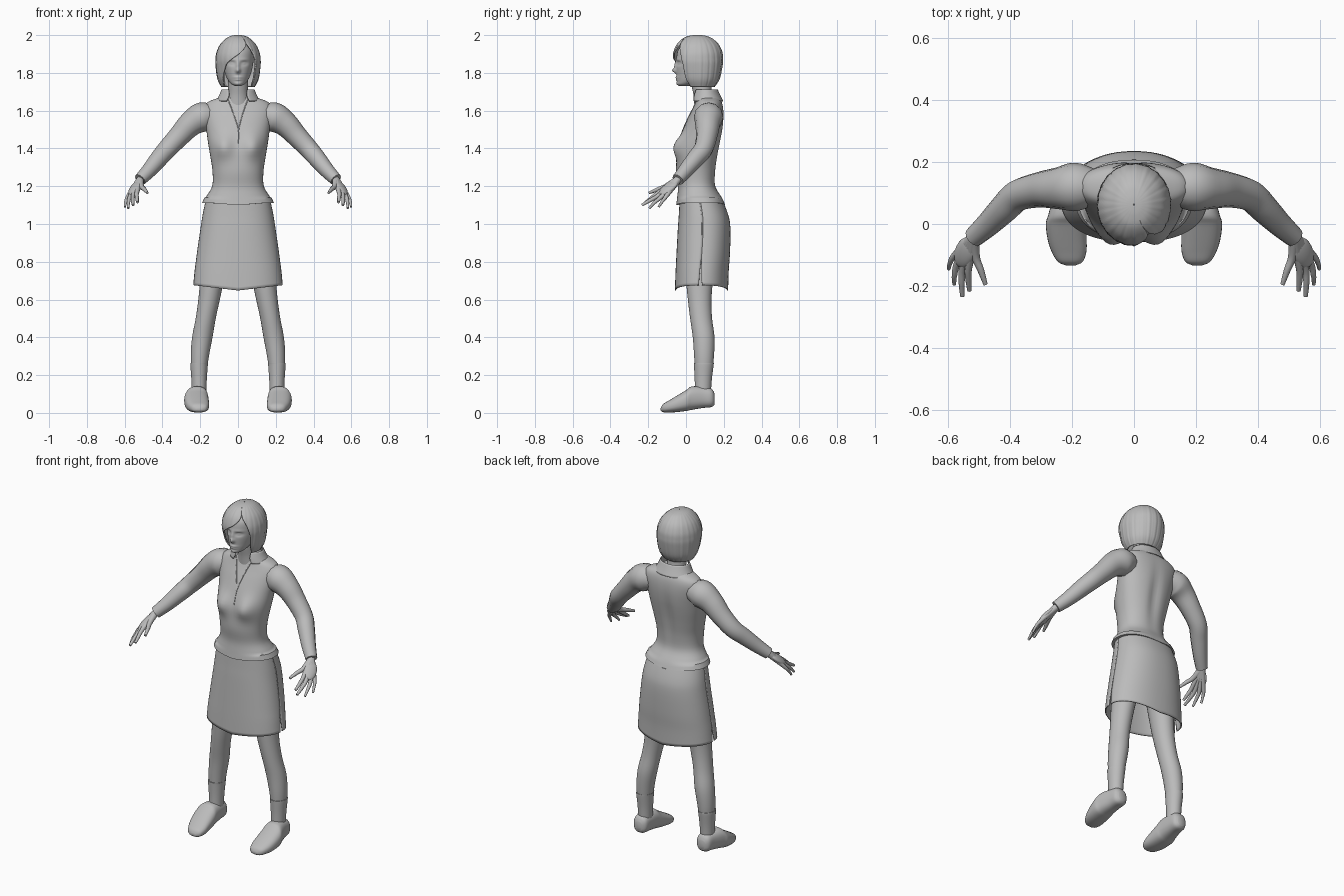
import bpy, bmesh
from math import sin, cos, pi, exp, atan2, copysign
from mathutils import Vector, Matrix
from mathutils.bvhtree import BVHTree

cube = bpy.data.objects.get("Cube")
if cube:
    bpy.data.objects.remove(cube, do_unlink=True)

grey = bpy.data.materials.new("plain_grey")
grey.use_nodes = True
grey.diffuse_color = (0.5, 0.5, 0.5, 1)
grey.node_tree.nodes["Principled BSDF"].inputs["Base Color"].default_value = (0.5, 0.5, 0.5, 1)


def link(name, data):
    ob = bpy.data.objects.new(name, data)
    bpy.context.scene.collection.objects.link(ob)
    data.materials.append(grey)
    return ob


def finish(name, bm):
    """Turn a bmesh into a smooth shaded object."""
    bmesh.ops.remove_doubles(bm, verts=bm.verts, dist=0.0002)
    bmesh.ops.recalc_face_normals(bm, faces=bm.faces)
    mesh = bpy.data.meshes.new(name)
    bm.to_mesh(mesh)
    bm.free()
    ob = link(name, mesh)
    bpy.ops.object.select_all(action='DESELECT')
    ob.select_set(True)
    bpy.context.view_layer.objects.active = ob
    bpy.ops.object.shade_smooth_by_angle(angle=pi / 3)
    return ob


def smooth_path(rows, steps):
    """Catmull-Rom interpolation of equally long tuples."""
    out = []
    last = len(rows) - 1
    for i in range(last):
        a, b, c, d = (rows[min(max(k, 0), last)] for k in (i - 1, i, i + 1, i + 2))
        for j in range(steps):
            t = j / steps
            out.append([q + t / 2 * (r - p + t * (2 * p - 5 * q + 4 * r - s + t * (3 * (q - r) + s - p)))
                        for p, q, r, s in zip(a, b, c, d)])
    return out + [list(rows[-1])]


def loft(name, rows, segs=40, steps=4, power=1.0, side=1, along_y=False, deform=None):
    """Rows: height, centre x, half width, front, back and an optional arc start and end."""
    bm = bmesh.new()
    rings = []
    is_open = len(rows[0]) > 5
    for row in smooth_path(rows, steps):
        h, cx, hw, front, back = row[:5]
        start, end = row[5:] if is_open else (0, 2 * pi)
        ring = []
        for k in range(segs + is_open):
            a = start + (end - start) * k / segs
            sx, sy = (copysign(abs(f) ** power, f) for f in (sin(a), cos(a)))
            co = Vector((side * (cx + hw * sx), (front + back) / 2 - (back - front) / 2 * sy, h))
            if along_y:
                co = co.xzy
            if deform:
                deform(co)
            ring.append(bm.verts.new(co))
        rings.append(ring)
    for low, high in zip(rings, rings[1:]):
        for k in range(segs):
            n = (k + 1) % len(low)
            bm.faces.new((low[k], low[n], high[n], high[k]))
    if not is_open:
        bm.faces.new(rings[0])
        bm.faces.new(rings[-1])
    return finish(name, bm)


def tube(name, rows, side=1, steps=5):
    """Round tapered tube through rows of x, y, z, radius."""
    curve = bpy.data.curves.new(name, 'CURVE')
    curve.dimensions = '3D'
    curve.bevel_depth = 1
    curve.bevel_resolution = 4
    curve.use_fill_caps = True
    pts = smooth_path(rows, steps)
    spline = curve.splines.new('POLY')
    spline.points.add(len(pts) - 1)
    for p, (x, y, z, r) in zip(spline.points, pts):
        p.co = (side * x, y, z, 1)
        p.radius = r
    return link(name, curve)


def bump(co, x, z, sx, sz, amount):
    """Push the surface forward in a soft spot."""
    co.y -= amount * exp(-((co.x - x) / sx) ** 2 - ((co.z - z) / sz) ** 2)


# Shirt with bust and spine groove
def shape_shirt(co):
    if co.y < 0.07:
        for s in (-1, 1):
            bump(co, s * 0.08, 1.41, 0.055, 0.06, 0.04)
    else:
        bump(co, 0, 1.4, 0.03, 0.15, 0.012)
    if co.z < 1.13:
        co.z += 0.012 * min(abs(co.x) / 0.15, 1)


shirt = loft("shirt", [
    (1.1, 0, .19, -.052, .208), (1.14, 0, .172, -.047, .19), (1.2, 0, .137, -.042, .157),
    (1.28, 0, .135, -.052, .158), (1.36, 0, .147, -.046, .17), (1.44, 0, .16, -.03, .185),
    (1.5, 0, .168, -.015, .195), (1.56, 0, .178, .01, .2), (1.61, 0, .182, .035, .198),
    (1.645, 0, .16, .05, .19), (1.67, 0, .1, .055, .175), (1.69, 0, .065, .06, .16)],
    segs=64, power=0.9, deform=shape_shirt)

# Neckline edges and front seam laid on the shirt
surface = BVHTree.FromPolygons([v.co for v in shirt.data.vertices],
                               [p.vertices[:] for p in shirt.data.polygons])


def seam(name, points):
    rows = []
    for x, z in smooth_path(points, 6):
        hit = surface.ray_cast(Vector((x, -1, z)), Vector((0, 1, 0)))[0]
        if hit:
            rows.append((x, hit.y, z, 0.0025))
    tube(name, rows, steps=1)


seam("left_neckline", [(.055, 1.665), (.03, 1.6), (.004, 1.5), (.004, 1.42)])
seam("right_neckline", [(-.055, 1.665), (-.03, 1.6), (.004, 1.5)])

# Standing collar, open at the front
collar = loft("collar", [
    (1.65, 0, .115, .03, .195, .55, 2 * pi - .55), (1.68, 0, .098, .035, .18, .5, 2 * pi - .5),
    (1.712, 0, .085, .045, .165, .6, 2 * pi - .6)], steps=3)

# Skirt of two panels with open side slits
def shape_skirt(co):
    if co.z < 0.8:
        co.z += (0.8 - co.z) * 0.18 * abs(co.x) / 0.23


skirt_rows = [(1.14, 0, .165, -.03, .185), (1.05, 0, .184, -.035, .22), (.98, 0, .195, -.04, .232),
              (.85, 0, .214, -.047, .23), (.75, 0, .226, -.052, .223), (.648, 0, .234, -.056, .22)]
front_rows, back_rows = [], []
for row in skirt_rows:
    gap = 0.05 * max(0, 0.9 - row[0]) / 0.25
    front_rows.append(row + (-1.55 + gap, 1.55 - gap))
    back_rows.append(row + (1.5 + gap * 1.6, 2 * pi - 1.5 - gap * 1.6))
panels = [loft("skirt_front", front_rows, power=0.85, deform=shape_skirt),
          loft("skirt_back", back_rows, power=0.9, deform=shape_skirt)]

# Neck and face
loft("neck", [(1.62, 0, .065, .045, .15), (1.68, 0, .054, .04, .138), (1.73, 0, .052, .03, .135),
              (1.79, 0, .055, .02, .14)])


def shape_face(co):
    if co.y < 0.02:
        bump(co, 0, 1.812, .012, .013, .02)
        bump(co, 0, 1.84, .01, .022, .01)
        bump(co, 0, 1.776, .022, .006, .007)
        bump(co, 0, 1.764, .018, .005, .006)
        bump(co, 0, 1.742, .02, .01, .005)
        for s in (-1, 1):
            bump(co, s * .033, 1.851, .019, .011, -.011)
            bump(co, s * .033, 1.85, .011, .005, .006)
            bump(co, s * .034, 1.87, .024, .007, .003)


loft("head", [
    (1.73, 0, .014, -.035, .02), (1.74, 0, .034, -.045, .04), (1.76, 0, .052, -.048, .09),
    (1.79, 0, .066, -.05, .13), (1.83, 0, .077, -.052, .15), (1.87, 0, .082, -.051, .16),
    (1.92, 0, .08, -.042, .155), (1.96, 0, .05, -.01, .12)],
    segs=120, steps=8, deform=shape_face)

# Bob haircut with a fringe swept over the right eye
def shape_hair(co):
    a = atan2(co.x, co.y - 0.062)
    k = 1 + 0.008 * sin(23 * a) + 0.006 * sin(41 * a)
    co.x *= k
    co.y = 0.062 + (co.y - 0.062) * k


hair = loft("hair", [(z, 0, w, f, b, right, left + 2 * pi) for z, w, f, b, right, left in [
    (1.728, .085, -.005, .148, .95, -.95), (1.77, .105, -.036, .174, .88, -.8),
    (1.84, .115, -.06, .189, .9, -.58), (1.875, .115, -.067, .191, .86, -.26),
    (1.91, .109, -.062, .187, .76, .16), (1.95, .09, -.044, .168, .56, .48),
    (1.982, .057, -.01, .132, .45, .45), (1.994, .028, .027, .095, .45, .45),
    (1.997, .002, .06, .064, .45, .45)]], segs=110, steps=5, deform=shape_hair)

# Give the open shells a little thickness
for ob, depth in [(hair, .008), (collar, .005)] + [(p, .006) for p in panels]:
    mod = ob.modifiers.new("thickness", 'SOLIDIFY')
    mod.thickness = depth
    mod.offset = 0

# Limbs, built once per side
wrist = (.518, -.043, 1.235)
fingers = {
    "index": [(.535, -.142, 1.168, .012), (.535, -.18, 1.14, .010), (.532, -.215, 1.115, .007)],
    "middle": [(.553, -.138, 1.157, .012), (.557, -.19, 1.125, .010), (.555, -.233, 1.1, .007)],
    "ring": [(.569, -.123, 1.15, .012), (.58, -.165, 1.115, .009), (.581, -.195, 1.083, .006)],
    "little": [(.58, -.102, 1.15, .011), (.594, -.125, 1.12, .008), (.599, -.145, 1.09, .006)],
    "thumb": [(.512, -.105, 1.2, .014), (.495, -.15, 1.183, .011), (.48, -.195, 1.165, .007)],
}
for side, word in ((1, "left_"), (-1, "right_")):
    tube(word + "sleeve", [
        (.11, .12, 1.57, .05), (.185, .12, 1.567, .078), (.25, .115, 1.53, .067), (.31, .11, 1.467, .057),
        (.375, .092, 1.397, .051), (.42, .05, 1.345, .047), (.47, 0, 1.285, .04), wrist + (.033,)], side)
    for name, rows in fingers.items():
        tube(word + name + "_finger", [wrist + (.02,)] + rows, side)

    # Flattened palm set across the knuckles
    forward = Vector((.04, -.09, -.075)).normalized()
    across = Vector((.045, .04, -.015))
    across = (across - forward * across.dot(forward)).normalized()
    axes = Matrix((across * .036, forward * .062, across.cross(forward) * .016)).transposed().to_4x4()
    place = Matrix.Translation((.546, -.092, 1.192)) @ axes
    bm = bmesh.new()
    bmesh.ops.create_uvsphere(bm, u_segments=20, v_segments=12, radius=1,
                              matrix=Matrix.Diagonal((side, 1, 1, 1)) @ place)
    finish(word + "palm", bm)

    loft(word + "leg", [
        (.1, .206, .035, .05, .13), (.2, .206, .039, .049, .138), (.3, .202, .048, .043, .148),
        (.4, .189, .054, .036, .151), (.5, .171, .053, .022, .138), (.6, .153, .057, .01, .135),
        (.72, .135, .064, 0, .145), (1, .092, .085, -.01, .18)], 28, side=side)
    loft(word + "sock", [
        (.11, .206, .038, .047, .132), (.18, .206, .041, .046, .137), (.25, .206, .046, .042, .146),
        (.265, .205, .047, .041, .147)], 28, side=side)
    loft(word + "shoe", [
        (-.134, .205, .015, .012, .026), (-.122, .206, .04, .004, .046), (-.09, .21, .056, .002, .066),
        (-.05, .216, .063, .004, .09), (0, .22, .065, .01, .12), (.03, .218, .059, .016, .14),
        (.09, .212, .049, .026, .138), (.135, .21, .042, .031, .128), (.152, .21, .022, .045, .1)],
        28, power=0.8, side=side, along_y=True)
